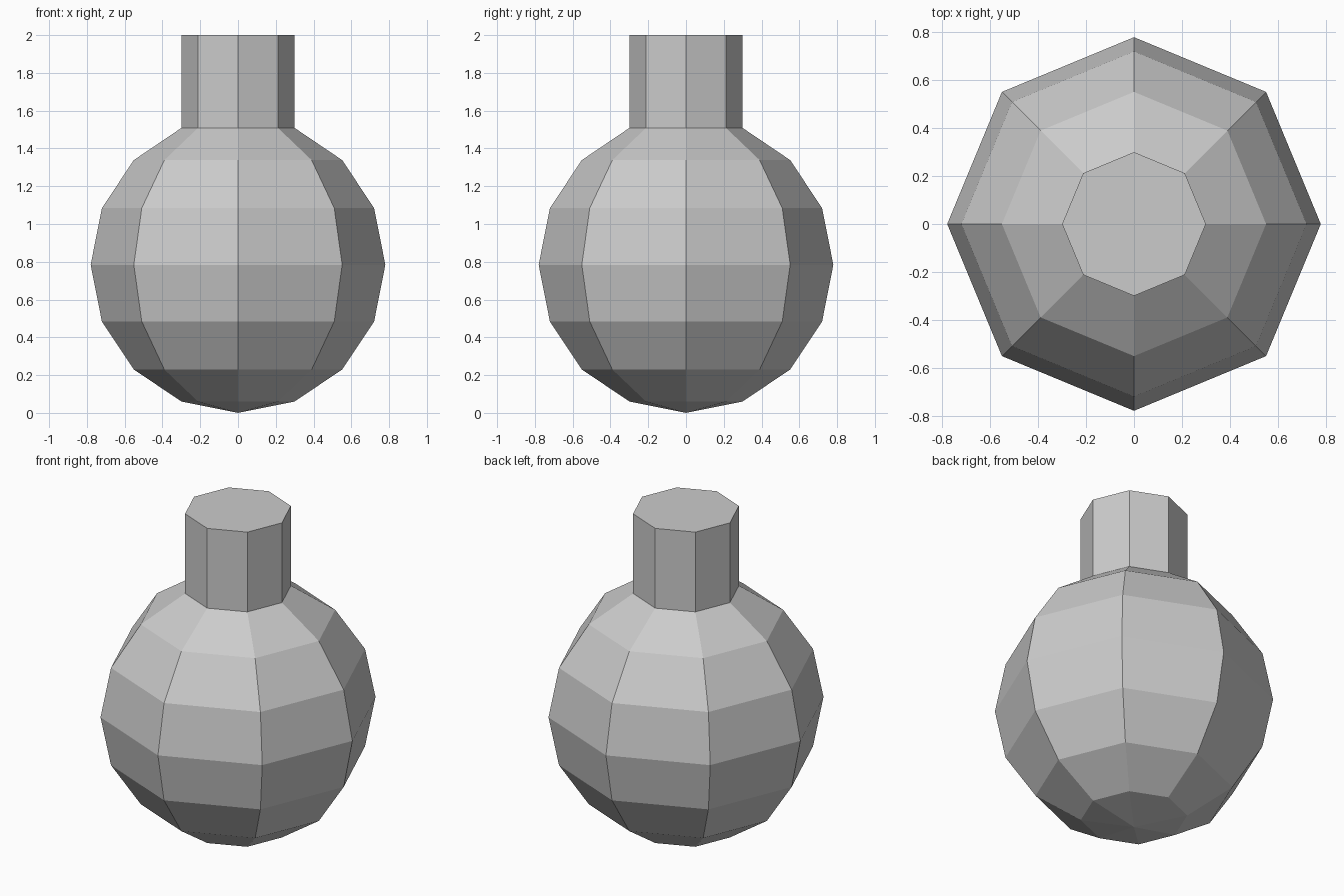
import bpy, bmesh
from mathutils import Vector

if "Cube" in bpy.data.objects:
    bpy.data.objects.remove(bpy.data.objects["Cube"])

RADIUS, HALF_H, NECK_R, TOP = 0.78, 0.784, 0.30, 2.0

bm = bmesh.new()

# Round body: low-poly sphere standing on the ground
bmesh.ops.create_uvsphere(bm, u_segments=8, v_segments=8, radius=1)
bmesh.ops.scale(bm, vec=(RADIUS, RADIUS, HALF_H), verts=bm.verts)
bmesh.ops.translate(bm, vec=(0, 0, HALF_H), verts=bm.verts)

# Open the top cap and match the rim to the neck
pole = max(bm.verts, key=lambda v: v.co.z)
bmesh.ops.delete(bm, geom=[pole], context='VERTS')
rim = [e for e in bm.edges if e.is_boundary]
for v in {v for e in rim for v in e.verts}:
    flat = Vector((v.co.x, v.co.y)).normalized() * NECK_R
    v.co.xy = flat

# Neck: extrude the rim straight up and close it
new = bmesh.ops.extrude_edge_only(bm, edges=rim)["geom"]
for v in new:
    if isinstance(v, bmesh.types.BMVert):
        v.co.z = TOP
bmesh.ops.holes_fill(bm, edges=[e for e in bm.edges if e.is_boundary], sides=0)
bmesh.ops.recalc_face_normals(bm, faces=bm.faces)

mesh = bpy.data.meshes.new("flask")
bm.to_mesh(mesh)
bm.free()
bpy.context.collection.objects.link(bpy.data.objects.new("flask", mesh))
